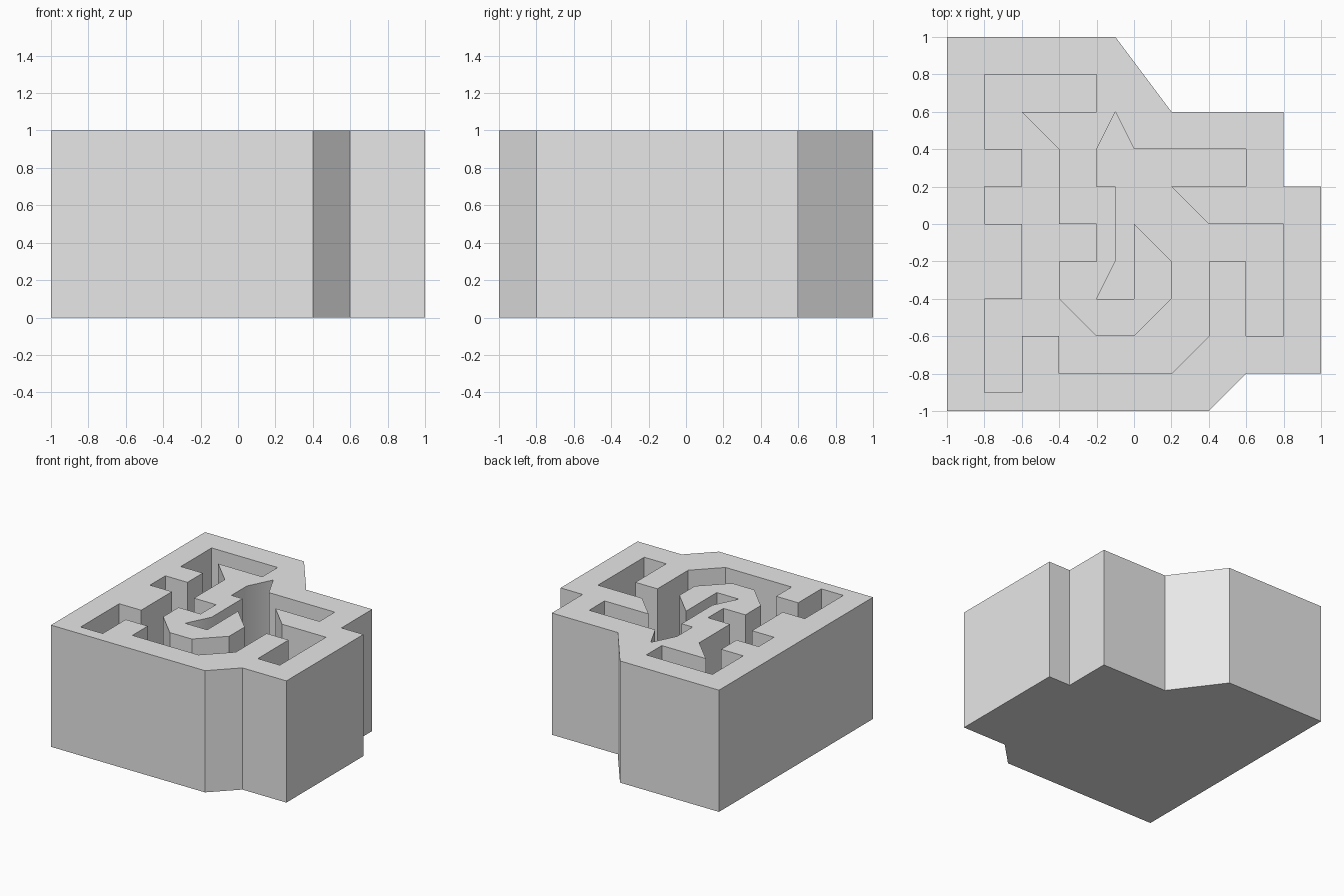
import bpy
import bmesh
import math

if "Cube" in bpy.data.objects:
    bpy.data.objects.remove(bpy.data.objects["Cube"])

TOP, FLOOR = 1.0, 0.2

# Outer wall plan, in tenths of a unit
OUTLINE = [(-10, -10), (4, -10), (6, -8), (10, -8), (10, 2), (8, 2), (8, 6),
           (2, 6), (-1, 10), (-10, 10)]

# Winding channel plan, in tenths of a unit
CHANNEL = [(-8, 8), (-2, 8), (-2, 6), (-6, 6), (-4, 4), (-4, 0), (-2, 0), (-2, -2),
           (-4, -2), (-4, -4), (-2, -6), (0, -6), (2, -4), (2, -2), (0, 0), (0, -4),
           (-2, -4), (-1, -2), (-1, 2), (-2, 2), (-2, 4), (-1, 6), (0, 4), (6, 4),
           (6, 2), (2, 2), (4, 0), (8, 0), (8, -6), (6, -6), (6, -2), (4, -2),
           (4, -6), (2, -8), (-4, -8), (-4, -6), (-6, -6), (-6, -9), (-8, -9),
           (-8, -4), (-6, -4), (-6, 0), (-8, 0), (-8, 2), (-6, 2), (-6, 4), (-8, 4)]


def wall_ring(bm, plan, low):
    """Build a closed wall with a base face; return its upper edges."""
    lower = [bm.verts.new((x / 10, y / 10, low)) for x, y in plan]
    upper = [bm.verts.new((x / 10, y / 10, TOP)) for x, y in plan]
    edges = []
    for i in range(len(plan)):
        j = (i + 1) % len(plan)
        bm.faces.new((lower[i], lower[j], upper[j], upper[i]))
        edges.append(bm.edges.get((upper[i], upper[j])))
    bm.faces.new(lower)
    return edges


# Solid block with the channel sunk into its top
bm = bmesh.new()
rims = wall_ring(bm, OUTLINE, 0.0) + wall_ring(bm, CHANNEL, FLOOR)

# Flat top between the two rims
bmesh.ops.triangle_fill(bm, use_beauty=True, use_dissolve=False,
                        edges=rims, normal=(0, 0, 1))
bmesh.ops.recalc_face_normals(bm, faces=bm.faces[:])

mesh = bpy.data.meshes.new("maze_block")
bm.to_mesh(mesh)
bm.free()
block = bpy.data.objects.new("maze_block", mesh)
bpy.context.collection.objects.link(block)

# Plain grey finish
grey = bpy.data.materials.new("light_grey")
grey.diffuse_color = (0.8, 0.8, 0.8, 1)
grey.use_nodes = True
grey.node_tree.nodes["Principled BSDF"].inputs["Base Color"].default_value = grey.diffuse_color
mesh.materials.append(grey)

# Soften only the shallow bends in the channel walls
bpy.context.view_layer.objects.active = block
block.select_set(True)
bpy.ops.object.shade_smooth_by_angle(angle=math.radians(30))
